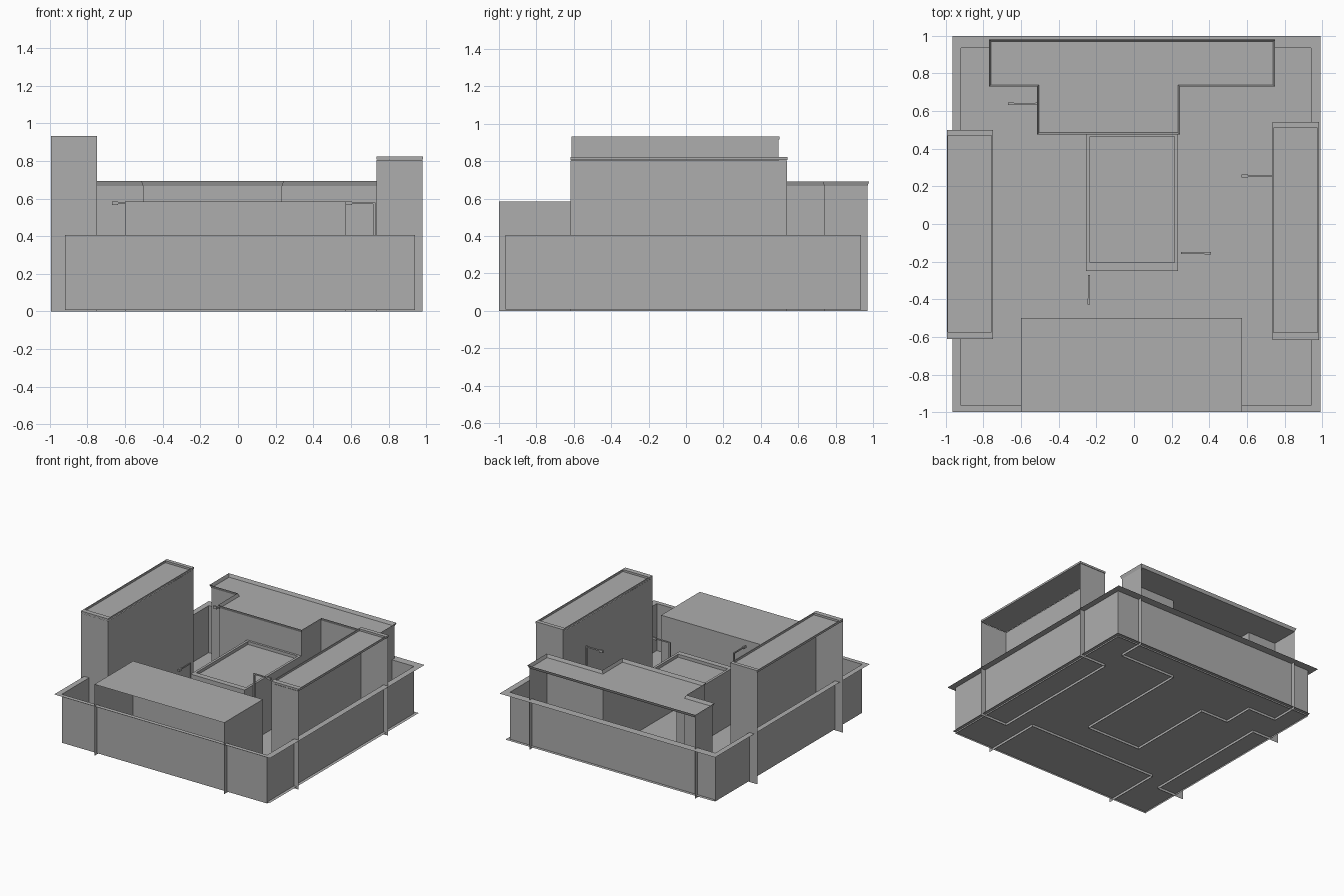
import bpy

if "Cube" in bpy.data.objects:
    bpy.data.objects.remove(bpy.data.objects["Cube"])

grey = bpy.data.materials.new("plain grey")
grey.use_nodes = True
grey.diffuse_color = (0.42, 0.42, 0.42, 1)
grey.node_tree.nodes["Principled BSDF"].inputs["Base Color"].default_value = grey.diffuse_color


def make(name, verts, faces):
    mesh = bpy.data.meshes.new(name)
    mesh.from_pydata(verts, [], faces)
    mesh.materials.append(grey)
    obj = bpy.data.objects.new(name, mesh)
    bpy.context.collection.objects.link(obj)
    return obj


def rect(x0, x1, y0, y1):
    return [(x0, y0), (x1, y0), (x1, y1), (x0, y1)]


def sheet(name, outline, z):
    make(name, [(x, y, z) for x, y in outline], [range(len(outline))])


def strip(name, low, z0, high, z1, closed=True):
    """Band of quads between two outlines."""
    n = len(low)
    verts = [(x, y, z0) for x, y in low] + [(x, y, z1) for x, y in high]
    count = n if closed else n - 1
    make(name, verts, [(i, (i + 1) % n, n + (i + 1) % n, n + i) for i in range(count)])


def walls(name, path, z0, z1):
    strip(name, path, z0, path, z1, closed=False)


def rimmed_roof(name, outer, inner, top, drop):
    """Flat rim with a sunken panel inside."""
    strip(name + "_rim", outer, top, inner, top)
    strip(name + "_rim_side", outer, top - drop, outer, top)
    strip(name + "_inner_side", inner, top - drop, inner, top)
    sheet(name + "_panel", outer, top - drop)


def box(name, x0, x1, y0, y1, z0, z1):
    base = rect(x0, x1, y0, y1)
    verts = [(x, y, z) for z in (z0, z1) for x, y in base]
    sides = [(i, (i + 1) % 4, 4 + (i + 1) % 4, 4 + i) for i in range(4)]
    make(name, verts, [(3, 2, 1, 0), (4, 5, 6, 7)] + sides)


# Yard floor and surrounding fence with an outward coping
fence = rect(-0.92, 0.94, -0.965, 0.935)
sheet("yard_floor", rect(-0.92, 0.965, -0.965, 0.96), 0.02)
strip("fence", fence, 0.008, fence, 0.405)
strip("fence_coping", fence, 0.405, rect(-0.965, 0.99, -1, 1), 0.405)

# Front building, open on its outer side
walls("front_building_walls", [(-0.6, -1), (-0.6, -0.5), (0.575, -0.5), (0.575, -1)], 0, 0.585)
sheet("front_building_roof", rect(-0.6, 0.575, -1, -0.5), 0.585)

# Side buildings, open on their outer sides
walls("left_building_walls", [(0.98, -0.617), (0.735, -0.617), (0.735, 0.54), (0.98, 0.54)], 0, 0.805)
rimmed_roof("left_building_roof", rect(0.735, 0.982, -0.617, 0.543),
            rect(0.742, 0.975, -0.577, 0.51), 0.822, 0.016)
walls("right_building_walls", [(-0.995, -0.612), (-0.75, -0.612), (-0.75, 0.495), (-0.995, 0.495)], 0, 0.915)
rimmed_roof("right_building_roof", rect(-0.995, -0.75, -0.612, 0.5),
            rect(-0.988, -0.757, -0.573, 0.47), 0.932, 0.016)


# Back building: T plan, with a roof fascia that leans outwards
def t_plan(d):
    return [(-0.76 - d, 0.74 - d), (-0.505 - d, 0.74 - d), (-0.505 - d, 0.485 - d), (0.235 + d, 0.485 - d),
            (0.235 + d, 0.74 - d), (0.74 + d, 0.74 - d), (0.74 + d, 0.97 + d), (-0.76 - d, 0.97 + d)]


plan = t_plan(0)
walls("back_building_right_walls", [plan[7]] + plan[:3] + [(-0.255, 0.485)], 0, 0.667)
walls("back_building_left_walls", plan[3:7], 0, 0.667)
walls("back_building_upper_wall", [(-0.255, 0.485), (0.235, 0.485)], 0.45, 0.667)
sheet("back_building_roof", plan, 0.667)
strip("back_building_fascia", plan, 0.667, t_plan(0.01), 0.693)

# Low middle extension joined to the back building
walls("middle_extension_walls", [(-0.255, 0.485), (-0.255, -0.25), (0.235, -0.25), (0.235, 0.485)], 0, 0.475)
rimmed_roof("middle_extension_roof", rect(-0.255, 0.235, -0.25, 0.483),
            rect(-0.235, 0.215, -0.205, 0.465), 0.475, 0.025)

# Lamps: post, arm and head, given by foot position and arm direction
for i, (x, y, dx, dy) in enumerate([(0.725, 0.255, -1, 0), (0.255, -0.155, 1, 0),
                                    (-0.517, 0.64, -1, 0), (-0.24, -0.275, 0, -1)]):
    def part(name, a, b, w, z0, z1):
        xs = sorted((x + dx * a, x + dx * b)) if dx else (x - w, x + w)
        ys = sorted((y + dy * a, y + dy * b)) if dy else (y - w, y + w)
        box(f"lamp_{i + 1}_{name}", *xs, *ys, z0, z1)
    part("post", -0.005, 0.007, 0.005, 0.02, 0.58)
    part("arm", 0, 0.12, 0.004, 0.572, 0.582)
    part("head", 0.12, 0.153, 0.007, 0.565, 0.585)
